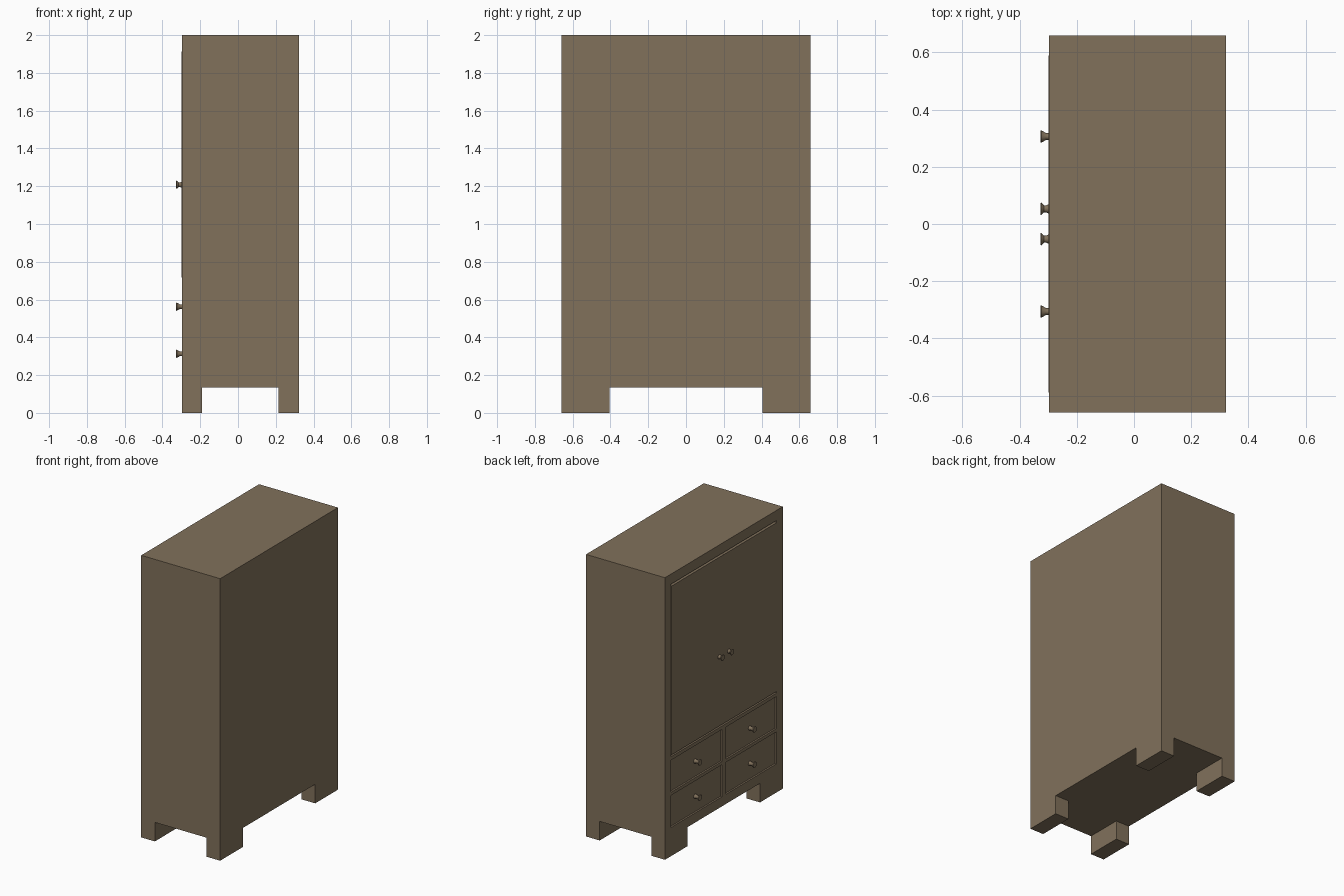
import bpy
import bmesh
from math import pi
from mathutils import Matrix, Vector

cube = bpy.data.objects.get("Cube")
if cube:
    bpy.data.objects.remove(cube, do_unlink=True)

wood = bpy.data.materials.new("brown_wood")
wood.use_nodes = True
colour = (0.22, 0.165, 0.105, 1)
wood.diffuse_color = colour
bsdf = next(n for n in wood.node_tree.nodes if n.type == 'BSDF_PRINCIPLED')
bsdf.inputs["Base Color"].default_value = colour

FRONT, BACK = -0.297, 0.322      # the door side faces -x
HALF, BASE, TOP = 0.66, 0.135, 2.0
RECESS = 0.012


def add_box(bm, lo, hi):
    lo, hi = Vector(lo), Vector(hi)
    matrix = Matrix.Translation((lo + hi) / 2) @ Matrix.Diagonal((*(hi - lo), 1))
    bmesh.ops.create_cube(bm, size=1, matrix=matrix)


def make_object(name, bm):
    bmesh.ops.recalc_face_normals(bm, faces=bm.faces)
    mesh = bpy.data.meshes.new(name)
    bm.to_mesh(mesh)
    bm.free()
    mesh.materials.append(wood)
    ob = bpy.data.objects.new(name, mesh)
    bpy.context.collection.objects.link(ob)
    return ob


def box(name, lo, hi):
    bm = bmesh.new()
    add_box(bm, lo, hi)
    return make_object(name, bm)


def knob(name, start, y, z):
    # Turned knob: flared foot, narrow neck, wide flat end
    length = start + 0.327
    profile = [(0, 0), (0.016, 0), (0.012, 0.3), (0.012, 0.55),
               (0.022, 0.93), (0.02, 1), (0, 1)]
    bm = bmesh.new()
    verts = [bm.verts.new((start - t * length, y + r, z)) for r, t in profile]
    edges = [bm.edges.new(pair) for pair in zip(verts, verts[1:])]
    bmesh.ops.spin(bm, geom=verts + edges, cent=(start, y, z), axis=(1, 0, 0),
                   angle=2 * pi, steps=16, use_merge=True)
    bmesh.ops.remove_doubles(bm, verts=bm.verts, dist=0.0001)
    ob = make_object(name, bm)
    bpy.ops.object.select_all(action='DESELECT')
    ob.select_set(True)
    bpy.context.view_layer.objects.active = ob
    bpy.ops.object.shade_smooth_by_angle(angle=0.6)


# Cabinet body with recessed drawer fronts and a door opening
body = box("cabinet_body", (FRONT, -HALF, BASE), (BACK, HALF, TOP))
drawer_rows = {"lower": (0.203, 0.43), "upper": (0.453, 0.68)}
bm = bmesh.new()
for low, high in drawer_rows.values():
    for y0, y1 in ((-0.59, -0.022), (0.022, 0.59)):
        add_box(bm, (FRONT - 0.1, y0, low), (FRONT + RECESS, y1, high))
add_box(bm, (FRONT - 0.1, -0.59, 0.705), (FRONT + 0.02, 0.59, 1.928))
cutter = make_object("opening_cutter", bm)
cutter.hide_render = True
cut = body.modifiers.new("openings", 'BOOLEAN')
cut.operation = 'DIFFERENCE'
cut.solver = 'EXACT'
cut.object = cutter
bpy.context.view_layer.objects.active = body
bpy.ops.object.modifier_apply(modifier=cut.name)
bpy.data.objects.remove(cutter, do_unlink=True)

for side, s in (("right", -1), ("left", 1)):
    # Doors stand just proud, with a slit above and below
    ys = sorted((s * 0.0008, s * 0.59))
    box(f"{side}_door", (FRONT - 0.002, ys[0], 0.717),
        (FRONT + 0.02, ys[1], 1.914))
    knob(f"{side}_door_knob", FRONT - 0.002, s * 0.053, 1.208)
    for row, (low, high) in drawer_rows.items():
        knob(f"{row}_{side}_drawer_knob", FRONT + RECESS, s * 0.306,
             (low + high) / 2 - 0.004)
    # Block feet
    ys = sorted((s * 0.405, s * HALF))
    for end, x0, x1 in (("door_side", FRONT, -0.19), ("rear", 0.215, BACK)):
        box(f"{side}_{end}_foot", (x0, ys[0], 0), (x1, ys[1], BASE))
